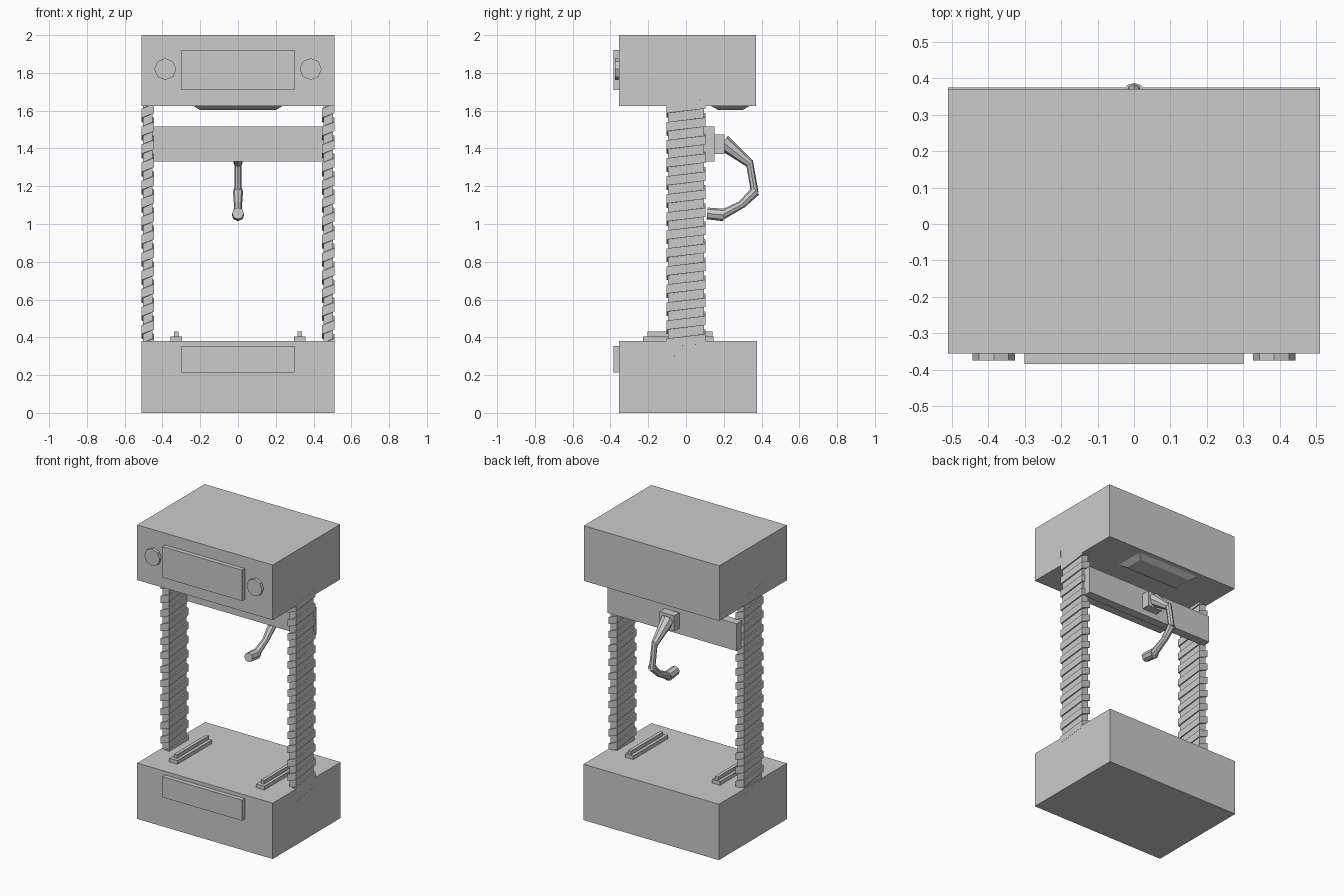
import bpy, bmesh, math
from mathutils import Vector

if "Cube" in bpy.data.objects:
    bpy.data.objects.remove(bpy.data.objects["Cube"])


def mesh_object(name, verts, faces):
    mesh = bpy.data.meshes.new(name)
    mesh.from_pydata(verts, [], faces)
    bm = bmesh.new()
    bm.from_mesh(mesh)
    bmesh.ops.recalc_face_normals(bm, faces=bm.faces)
    bm.to_mesh(mesh)
    bm.free()
    obj = bpy.data.objects.new(name, mesh)
    bpy.context.collection.objects.link(obj)
    return obj


def box(name, x, y, z, taper=0.0):
    """Box from ranges; taper insets the lower face."""
    t = taper
    v = [(x[0] + t, y[0] + t, z[0]), (x[1] - t, y[0] + t, z[0]),
         (x[1] - t, y[1] - t, z[0]), (x[0] + t, y[1] - t, z[0]),
         (x[0], y[0], z[1]), (x[1], y[0], z[1]), (x[1], y[1], z[1]), (x[0], y[1], z[1])]
    f = [(3, 2, 1, 0), (4, 5, 6, 7), (0, 1, 5, 4), (1, 2, 6, 5), (2, 3, 7, 6), (3, 0, 4, 7)]
    return mesh_object(name, v, f)


def tube(name, a, b, r1, r2, sides=8):
    """Tapered cylinder between two points."""
    a, b = Vector(a), Vector(b)
    d = b - a
    bpy.ops.mesh.primitive_cone_add(vertices=sides, radius1=r1, radius2=r2, depth=d.length,
                                    location=(a + b) / 2,
                                    rotation=d.to_track_quat('Z', 'Y').to_euler())
    bpy.context.object.name = name
    return bpy.context.object


def threaded_column(name, cx, hx, hy, z0, pitch, turns):
    """Rectangular column wrapped by a square-cut helical thread."""
    corners = [(1, -1), (1, 1), (-1, 1), (-1, -1)]
    cut = 0.008
    verts, faces = [], []
    n = turns * 4
    for k in range(n + 1):
        sx, sy = corners[k % 4]
        z = z0 + k * pitch / 4
        for inset, dz in ((0, 0), (0, 0.5), (cut, 0.5), (cut, 1)):
            verts.append((cx + sx * (hx - inset), sy * (hy - inset), z + dz * pitch))
    for k in range(n):
        a, b = k * 4, k * 4 + 4
        for i in range(3):
            faces.append((a + i, b + i, b + i + 1, a + i + 1))
        # ledge joining this turn to the next one above
        if k + 5 <= n:
            faces.append((a + 3, b + 3, b + 16, a + 16))
    return mesh_object(name, verts, faces)


# Base and head housings
box("base", (-0.51, 0.51), (-0.355, 0.375), (0, 0.38))
box("head", (-0.51, 0.51), (-0.355, 0.37), (1.625, 2.0))

# Front panels
box("base_panel", (-0.3, 0.3), (-0.385, -0.345), (0.215, 0.355))
box("head_panel", (-0.3, 0.3), (-0.385, -0.345), (1.71, 1.92))

# Tapered plate under the head
box("head_underplate", (-0.24, 0.24), (0.13, 0.34), (1.603, 1.627), taper=0.04)

# Paired columns, knobs and base rails
for side, s in (("left", -1), ("right", 1)):
    threaded_column(side + "_column", s * 0.478, 0.0325, 0.103, 0.25, 0.0955, 15)
    tube(side + "_knob", (s * 0.385, -0.345, 1.82), (s * 0.385, -0.375, 1.82), 0.058, 0.058)
    x = s * 0.327
    box(side + "_rail", (x - 0.031, x + 0.031), (-0.228, 0.145), (0.375, 0.405))
    box(side + "_rail_ridge", (x - 0.011, x + 0.011), (-0.205, 0.14), (0.4, 0.43))

# Crossbar and arm mount
box("crossbar", (-0.487, 0.487), (0.09, 0.15), (1.33, 1.515))
box("arm_mount", (-0.055, 0.055), (0.145, 0.205), (1.37, 1.475))

# Curved arm made of tapered segments: start, end, radii
segments = [((0.195, 1.433), (0.34, 1.318), 0.043, 0.022),
            ((0.335, 1.335), (0.364, 1.165), 0.019, 0.020),
            ((0.368, 1.175), (0.290, 1.098), 0.027, 0.021),
            ((0.297, 1.104), (0.190, 1.048), 0.020, 0.026),
            ((0.200, 1.048), (0.112, 1.056), 0.033, 0.031)]
for i, (a, b, r1, r2) in enumerate(segments):
    tube(f"arm_segment_{i + 1}", (0, *a), (0, *b), r1, r2)
